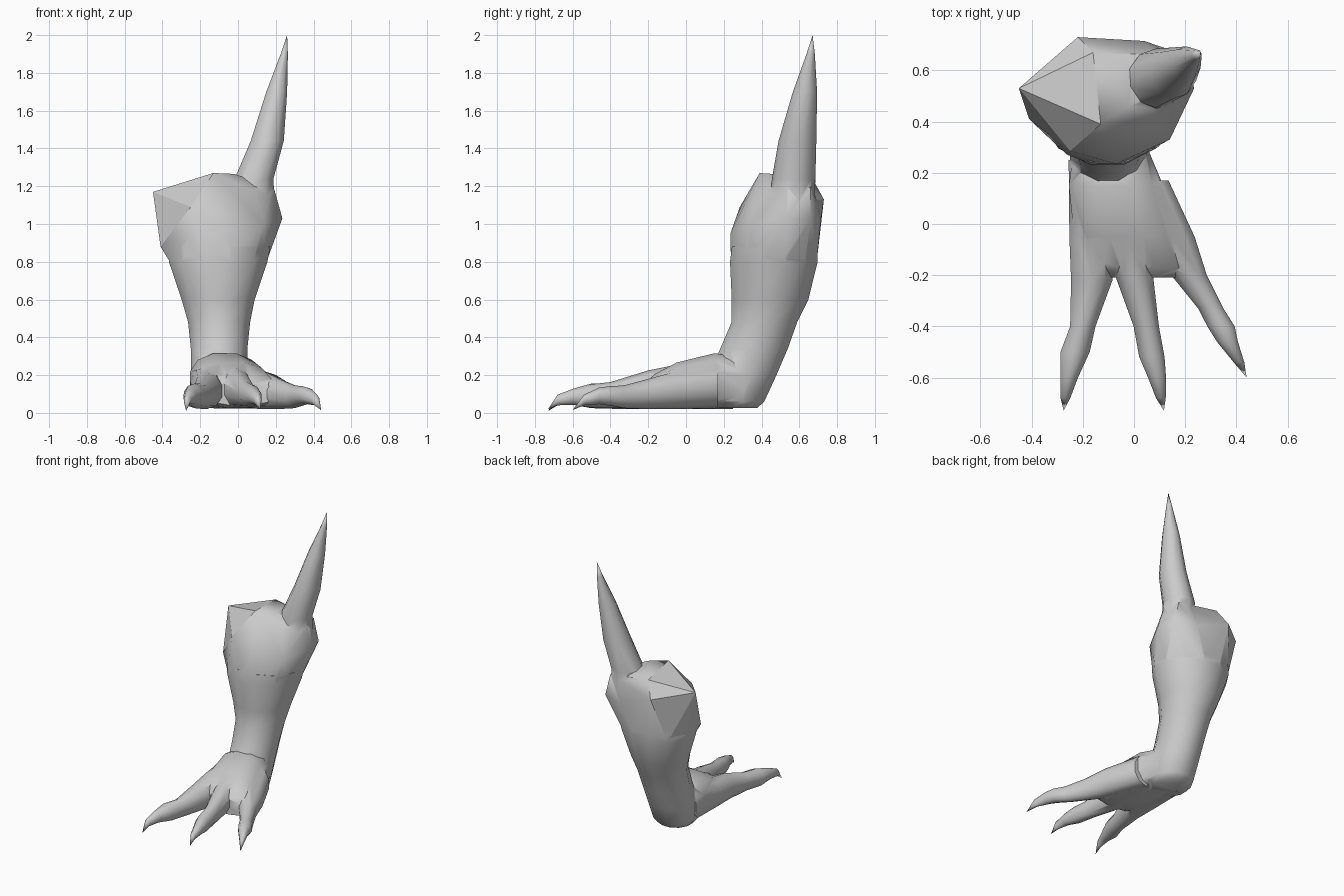
import bpy, bmesh
from math import cos, sin, tau, copysign, radians
from mathutils import Vector


def ring(cx, cy, cz, ra, rb, axis, n=12, p=1.0):
    """Points of a (super)ellipse in the plane across the given axis."""
    pts = []
    for i in range(n):
        c, s = cos(tau * (i + 0.5) / n), sin(tau * (i + 0.5) / n)
        a = ra * copysign(abs(c) ** p, c)
        b = rb * copysign(abs(s) ** p, s)
        pts.append((cx + a, cy + b, cz) if axis == 'z' else (cx + a, cy, cz + b))
    return pts


def make(name, bm):
    bmesh.ops.recalc_face_normals(bm, faces=bm.faces)
    me = bpy.data.meshes.new(name)
    bm.to_mesh(me)
    bm.free()
    ob = bpy.data.objects.new(name, me)
    bpy.context.collection.objects.link(ob)
    return ob


def loft(name, rings, axis, n=12, p=1.0):
    """Skin a row of rings; zero radius makes a point."""
    bm = bmesh.new()
    rows = [[bm.verts.new(v) for v in ring(*r, axis, n, p)] for r in rings]
    for a, b in zip(rows, rows[1:]):
        for i in range(n):
            j = (i + 1) % n
            bm.faces.new((a[i], a[j], b[j], b[i]))
    bm.faces.new(rows[0])
    bm.faces.new(rows[-1])
    bmesh.ops.remove_doubles(bm, verts=bm.verts, dist=0.0005)
    return make(name, bm)


def hull(name, pts):
    bm = bmesh.new()
    for v in pts:
        bm.verts.new(v)
    res = bmesh.ops.convex_hull(bm, input=bm.verts)
    junk = {v for v in res['geom_interior'] + res['geom_unused']
            if isinstance(v, bmesh.types.BMVert)}
    bmesh.ops.delete(bm, geom=list(junk), context='VERTS')
    return make(name, bm)


# Shin, from heel to lower thigh
leg = loft('clawed_leg', [
    (-0.10, 0.26, 0.025, 0.12, 0.12), (-0.10, 0.26, 0.06, 0.15, 0.16),
    (-0.10, 0.30, 0.20, 0.155, 0.185), (-0.10, 0.36, 0.34, 0.155, 0.185),
    (-0.10, 0.415, 0.48, 0.17, 0.18), (-0.105, 0.445, 0.60, 0.20, 0.21),
    (-0.105, 0.465, 0.80, 0.27, 0.24), (-0.10, 0.47, 0.88, 0.28, 0.235)], 'z')

# Rounded upper thigh with its angular cut end
apex = (-0.45, 0.53, 1.17)
cut_rim = [(-.13, .39, 1.27), (-.25, .285, 1.09), (-.41, .41, .88),
           (-.30, .64, .95), (-.22, .73, 1.13), (-.16, .67, 1.24)]
thigh = hull('thigh', [apex] + cut_rim
             + ring(-0.105, 0.465, 0.80, 0.265, 0.235, 'z')
             + [(-.07, .235, .95), (.14, .33, 1.0), (.235, .53, 1.03), (.19, .54, 1.19),
                (.16, .66, 1.19), (.2, .66, 1.03), (.04, .715, 1.03), (-.02, .46, 1.265),
                (-.02, .62, 1.24), (.08, .41, 1.18), (-.26, .27, .93)])

# Tall spike rising from the thigh
spike = loft('spike', [
    (0.09, 0.56, 1.08, 0.11, 0.12), (0.085, 0.57, 1.24, 0.108, 0.115),
    (0.155, 0.59, 1.44, 0.092, 0.10), (0.205, 0.63, 1.70, 0.058, 0.064),
    (0.245, 0.66, 1.90, 0.02, 0.022), (0.26, 0.67, 2.0, 0, 0)], 'z', 10)

# Instep
instep = loft('instep', [
    (-0.10, 0.36, 0.16, 0.13, 0.13), (-0.07, 0.15, 0.17, 0.19, 0.15),
    (-0.03, -0.05, 0.145, 0.21, 0.125), (0.01, -0.17, 0.115, 0.22, 0.09),
    (0.01, -0.21, 0.10, 0.19, 0.06)], 'y', 12, 0.85)

# Three toes ending in hooked claws
toe_rings = [
    [(-.165, .25, .15, .095, .13), (-.165, -.05, .13, .092, .11), (-.165, -.22, .115, .085, .095),
     (-.20, -.40, .09, .052, .068), (-.23, -.50, .09, .06, .065), (-.253, -.60, .085, .036, .042),
     (-.268, -.68, .068, .02, .028), (-.275, -.73, .01, 0, 0)],
    [(-.03, 0, .15, .1, .115), (0, -.20, .125, .078, .1), (.048, -.40, .095, .052, .068),
     (.07, -.52, .09, .052, .06), (.09, -.60, .085, .037, .042),
     (.105, -.68, .068, .02, .028), (.117, -.73, .02, 0, 0)],
    [(.04, .17, .14, .1, .115), (.14, -.05, .12, .102, .1), (.215, -.20, .1, .073, .08),
     (.30, -.33, .085, .052, .06), (.34, -.40, .09, .056, .052), (.365, -.46, .09, .043, .044),
     (.41, -.54, .068, .022, .028), (.44, -.60, .015, 0, 0)]]
toes = [loft(f'toe_{i + 1}', r, 'y', 10) for i, r in enumerate(toe_rings)]

# Fuse everything into one skin
bpy.context.view_layer.objects.active = leg
for part in [thigh, spike, instep] + toes:
    m = leg.modifiers.new('fuse', 'BOOLEAN')
    m.operation, m.solver, m.object = 'UNION', 'EXACT', part
    bpy.ops.object.modifier_apply(modifier=m.name)
    bpy.data.objects.remove(part)

# Smooth skin, flat facets around the cut end
bpy.ops.object.select_all(action='DESELECT')
leg.select_set(True)
bpy.ops.object.shade_smooth_by_angle(angle=radians(50))
me = leg.data
for f in me.polygons:
    if any((me.vertices[i].co - Vector(apex)).length < 0.001 for i in f.vertices):
        f.use_smooth = False
